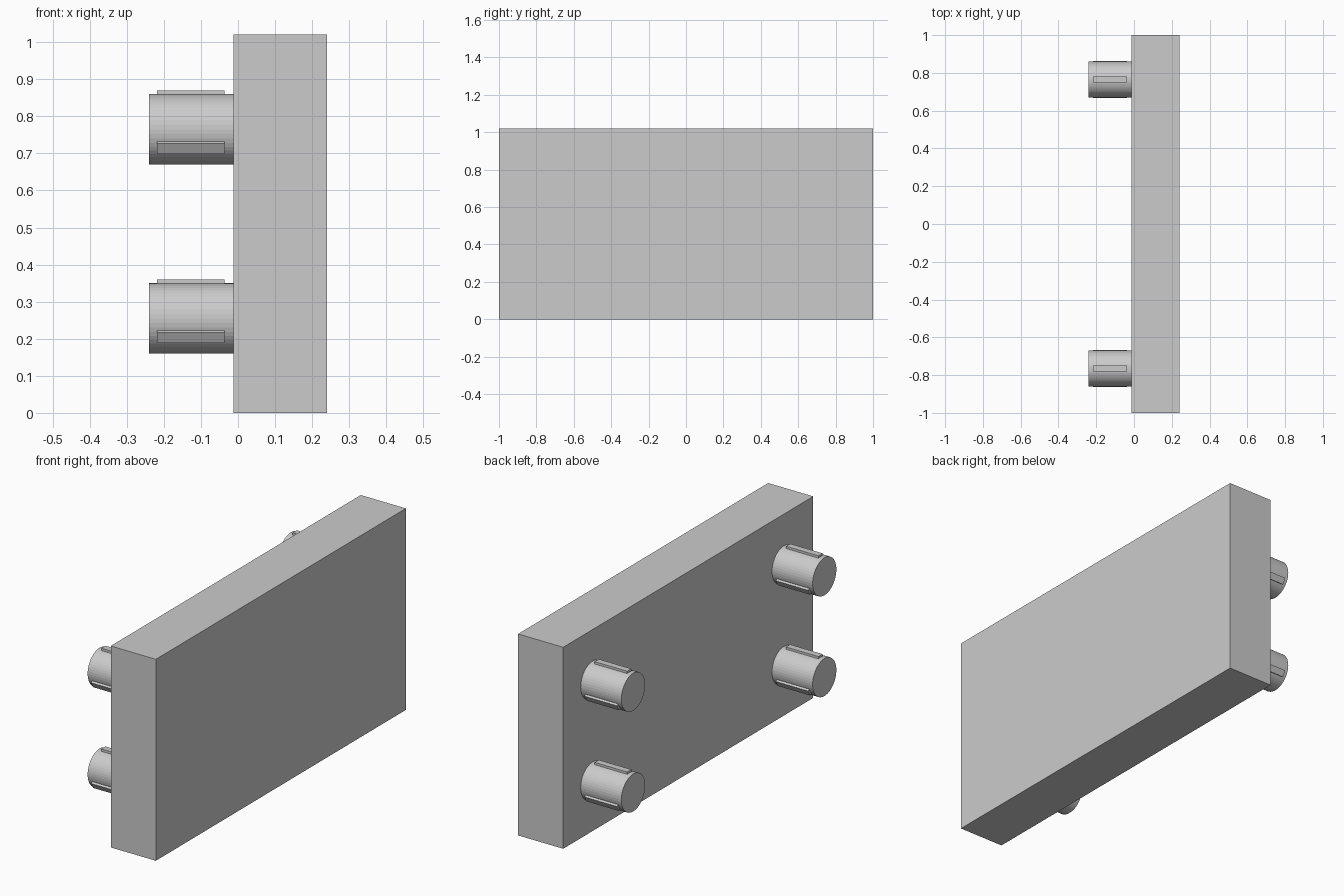
import bpy, math
from mathutils import Matrix, Vector

if "Cube" in bpy.data.objects:
    bpy.data.objects.remove(bpy.data.objects["Cube"])

grey = bpy.data.materials.new("light grey")
grey.diffuse_color = (0.6, 0.6, 0.6, 1)
grey.use_nodes = True
grey.node_tree.nodes["Principled BSDF"].inputs["Base Color"].default_value = grey.diffuse_color


def box(name, size, matrix):
    bpy.ops.mesh.primitive_cube_add(size=1)
    ob = bpy.context.object
    ob.name = name
    ob.data.transform(matrix @ Matrix.Diagonal((*size, 1)))
    ob.data.materials.append(grey)
    return ob


def peg(y, z):
    # Round peg along x, pushed slightly into the panel
    x0, x1, radius = -0.24, -0.0125, 0.095
    bpy.ops.mesh.primitive_cylinder_add(vertices=48, radius=radius, depth=x1 - x0)
    ob = bpy.context.object
    ob.name = "peg"
    ob.data.transform(Matrix.Translation((( x0 + x1) / 2, y, z)) @ Matrix.Rotation(math.pi / 2, 4, 'Y'))
    ob.data.materials.append(grey)
    # Three raised grip ribs spaced around the peg
    for i in range(3):
        place = (Matrix.Translation((-0.127, y, z))
                 @ Matrix.Rotation(i * math.tau / 3, 4, 'X')
                 @ Matrix.Translation((0, 0, 0.0975)))
        box("peg_rib", (0.182, 0.033, 0.015), place)


# Main slab
box("panel", (0.2525, 2.0, 1.02), Matrix.Translation((0.11375, 0, 0.51)))

# Four pegs on the back of the slab
for y in (-0.765, 0.765):
    for z in (0.255, 0.765):
        peg(y, z)
